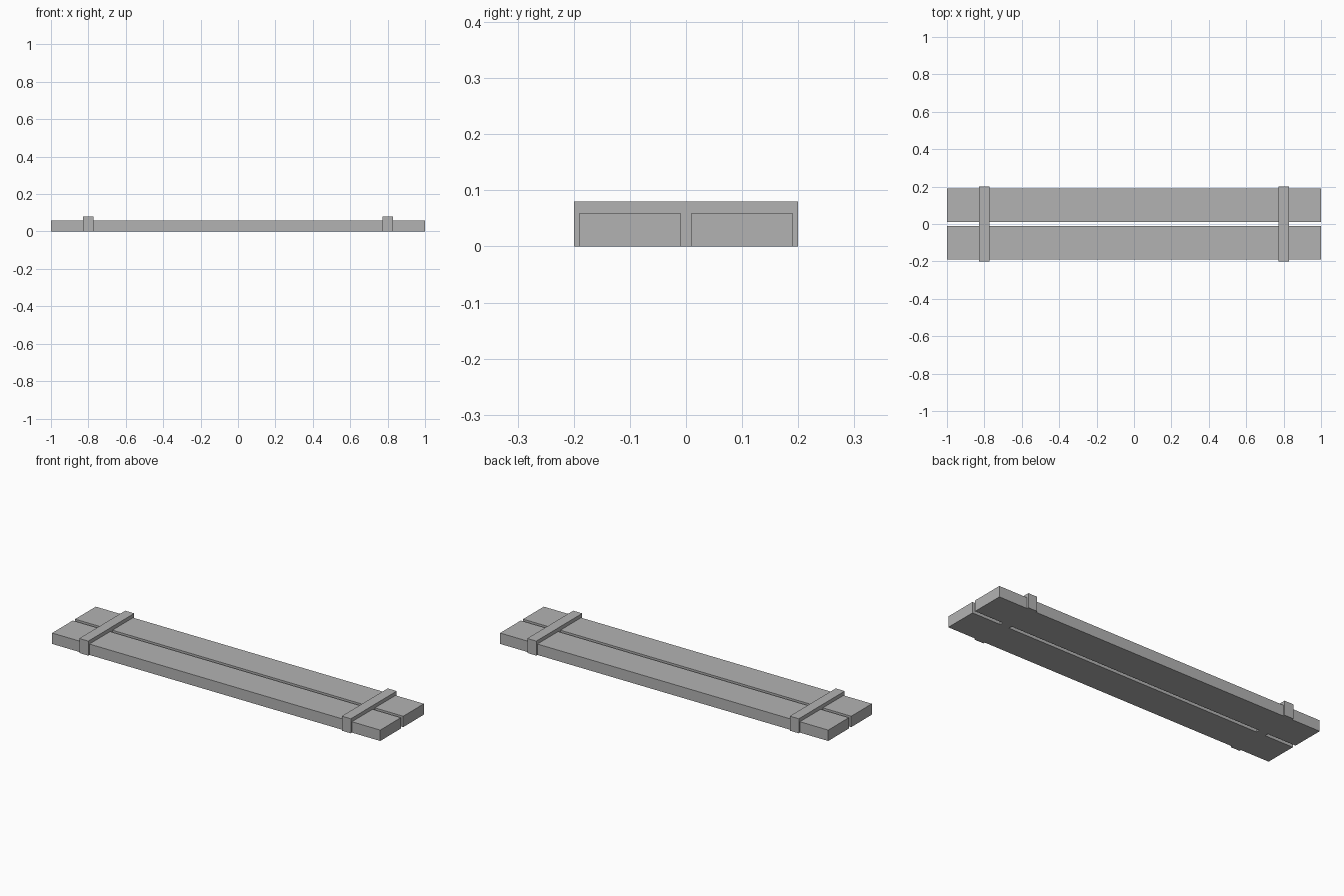
import bpy

if "Cube" in bpy.data.objects:
    bpy.data.objects.remove(bpy.data.objects["Cube"])

# One flat grey for every part
grey = bpy.data.materials.new("plain_grey")
grey.diffuse_color = (0.45, 0.45, 0.45, 1.0)
grey.use_nodes = True
grey.node_tree.nodes["Principled BSDF"].inputs["Base Color"].default_value = grey.diffuse_color


def box(name, center, size):
    """Add a flat-faced box with the given centre and full size."""
    bpy.ops.mesh.primitive_cube_add(size=1, location=center)
    obj = bpy.context.object
    obj.name = name
    obj.scale = size
    bpy.ops.object.transform_apply(location=False, rotation=False, scale=True)
    obj.data.materials.append(grey)
    return obj


# Two long planks with a narrow gap between them
for side, y in (("front", -0.10), ("back", 0.10)):
    box(side + "_plank", (0, y, 0.03), (2.0, 0.18, 0.06))

# Two cross battens, wrapping the planks down to the base
for side, x in (("left", -0.80), ("right", 0.80)):
    box(side + "_batten", (x, 0, 0.04), (0.055, 0.40, 0.08))
